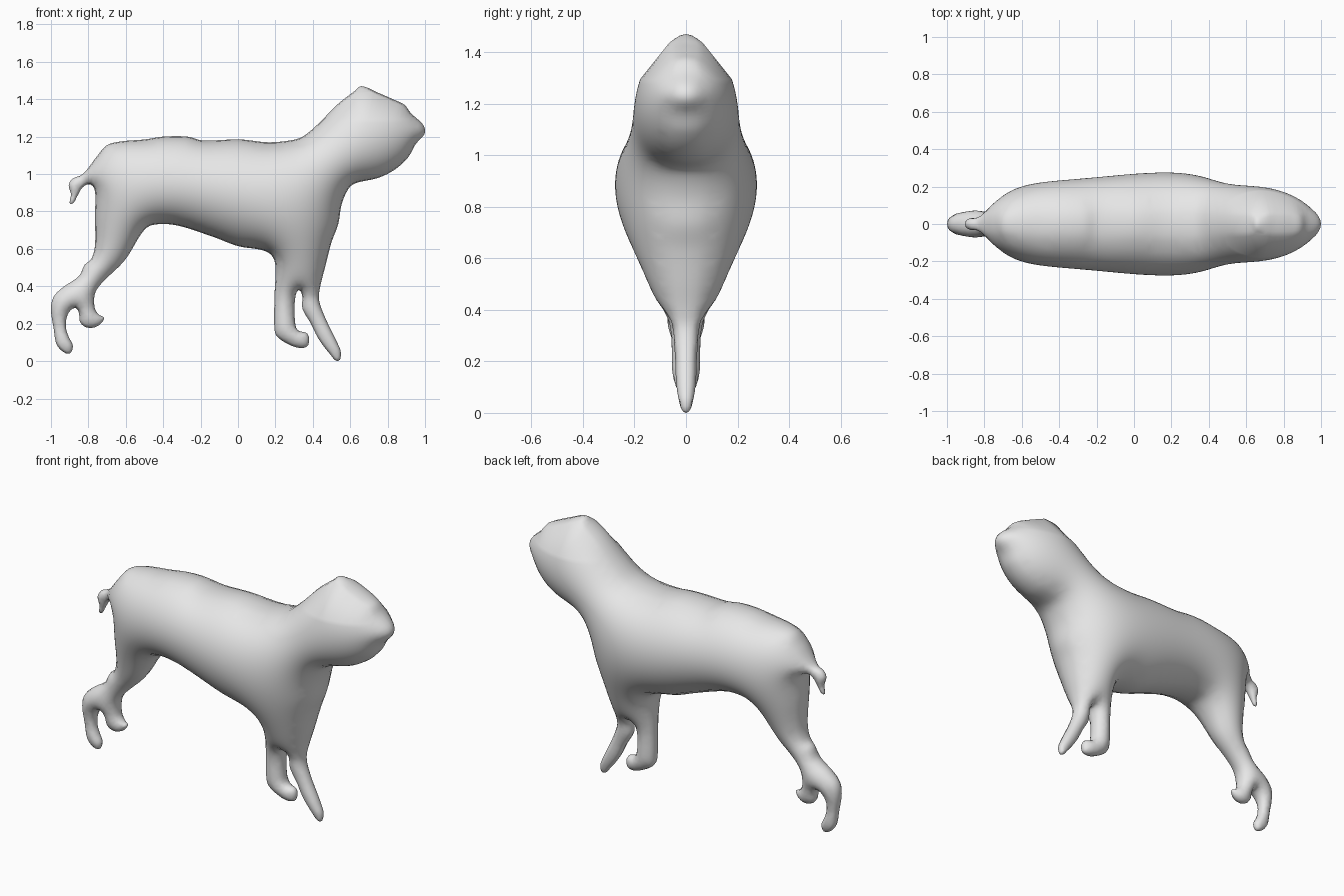
import bpy
import bmesh
import math
from mathutils import Vector, geometry, kdtree

cube = bpy.data.objects.get("Cube")
if cube:
    bpy.data.objects.remove(cube, do_unlink=True)

# Side profile, counter-clockwise, one run of (x, z) points per body part
head_top = [(1, 1.24), (.985, 1.27), (.925, 1.325), (.89, 1.37), (.84, 1.395),
            (.76, 1.43), (.66, 1.47), (.625, 1.445), (.535, 1.375), (.42, 1.26)]
back = [(.345, 1.2), (.28, 1.18), (.16, 1.17), (.01, 1.185), (-.19, 1.18),
        (-.27, 1.2), (-.4, 1.2), (-.5, 1.185), (-.62, 1.175), (-.7, 1.155)]
tail = [(-.75, 1.1), (-.83, 1), (-.885, .975), (-.905, .94), (-.893, .893),
        (-.893, .84), (-.855, .89), (-.83, .93), (-.79, .945), (-.765, .91)]
hind_heel = [(-.765, .78), (-.765, .615), (-.785, .545), (-.82, .515),
             (-.85, .455), (-.935, .395), (-.985, .345), (-1, .28),
             (-.985, .17), (-.97, .09), (-.935, .05), (-.9, .04),
             (-.883, .08), (-.905, .13), (-.92, .18)]
hind_toe = [(-.91, .25), (-.87, .285), (-.85, .255), (-.845, .21), (-.81, .18),
            (-.755, .185), (-.715, .23), (-.74, .245), (-.765, .28),
            (-.765, .36), (-.73, .415), (-.605, .54)]
belly = [(-.51, .69), (-.46, .727), (-.335, .727), (-.135, .665), (0, .615),
         (.13, .593), (.18, .565), (.2, .51)]
inner_foreleg = [(.195, .34), (.195, .17), (.21, .13), (.28, .085), (.34, .07),
                 (.375, .085), (.372, .145), (.32, .165), (.305, .21),
                 (.305, .33), (.325, .38)]
outer_foreleg = [(.343, .35), (.345, .28), (.39, .2), (.43, .12), (.49, .04),
                 (.535, 0), (.55, .045), (.53, .1), (.465, .235), (.433, .33),
                 (.44, .4)]
chest = [(.465, .5), (.5, .635), (.535, .73), (.555, .84), (.59, .92),
         (.625, .95), (.75, .98), (.84, 1.025), (.91, 1.09), (.95, 1.16),
         (.995, 1.21)]

EDGE_STEP = .015
GRID_STEP = .024
HALF_WIDTH = .275


def smooth_loop(points, step):
    """Closed Catmull-Rom curve sampled at an even step."""
    pts = [Vector(p) for p in points]
    count = len(pts)
    result = []
    for i, start in enumerate(pts):
        before, end, after = pts[i - 1], pts[(i + 1) % count], pts[(i + 2) % count]
        length = (end - start).length
        reach = length / 3
        out_dir = (end - before).normalized() * reach
        in_dir = (after - start).normalized() * reach
        samples = max(2, round(length / step))
        curve = geometry.interpolate_bezier(start, start + out_dir, end - in_dir,
                                            end, samples + 1)
        result += [Vector((p[0], p[1])) for p in curve[:-1]]
    return result


def is_inside(p, loop):
    hit = False
    for a, b in zip(loop, loop[1:] + loop[:1]):
        if (a.y > p.y) != (b.y > p.y):
            if p.x < a.x + (b.x - a.x) * (p.y - a.y) / (b.y - a.y):
                hit = not hit
    return hit


def fill_points(loop):
    """Rows hugging the edge for a round rim, then an even grid."""
    tree = kdtree.KDTree(len(loop))
    for i, p in enumerate(loop):
        tree.insert((p.x, p.y, 0), i)
    tree.balance()

    def accepted(p, gap):
        return tree.find((p.x, p.y, 0))[2] > gap and is_inside(p, loop)

    points = []
    for offset in (.005, .015):
        for i, p in enumerate(loop):
            along = (loop[(i + 1) % len(loop)] - loop[i - 1]).normalized()
            q = p + Vector((-along.y, along.x)) * offset
            if accepted(q, offset * .9):
                points.append(q)
    cells = math.ceil(1 / GRID_STEP)
    for row in range(int(cells * 1.5)):
        for col in range(-cells, cells):
            q = Vector((col + .5 * (row % 2), row * .87)) * GRID_STEP
            if accepted(q, GRID_STEP * 1.1):
                points.append(q)
    return points


def inflate(bm):
    """Puff the flat sheet like a membrane held at its rim."""
    verts = list(bm.verts)
    links = [{} for _ in verts]
    load = [0.0] * len(verts)
    for face in bm.faces:
        area = face.calc_area()
        for k in range(3):
            a, b, c = (face.verts[(k + n) % 3] for n in range(3))
            load[a.index] += 2 * area / 3
            weight = (b.co - a.co).dot(c.co - a.co) / max(4 * area, 1e-9)
            for i, j in ((b.index, c.index), (c.index, b.index)):
                links[i][j] = links[i].get(j, 0) + weight
    free = []
    for v in verts:
        if not v.is_boundary:
            near = [(j, max(w, 1e-4)) for j, w in links[v.index].items()]
            free.append((v.index, near, sum(w for _, w in near)))
    height = [0.0] * len(verts)
    for _ in range(350):
        for i, near, total in free:
            target = load[i]
            for j, w in near:
                target += w * height[j]
            height[i] += 1.88 * (target / total - height[i])
    # Round section, softly limited to the widest point of the trunk
    peak = math.sqrt(max(height))
    limit = HALF_WIDTH ** -4 - peak ** -4
    for v in verts:
        h = math.sqrt(max(height[v.index], 0))
        v.co.y = -h / (1 + limit * h ** 4) ** .25


# Fill the profile with triangles and inflate one half
profile = (head_top + back + tail + hind_heel + hind_toe + belly
           + inner_foreleg + outer_foreleg + chest)
outline = smooth_loop(profile, EDGE_STEP)
rim = [(i, (i + 1) % len(outline)) for i in range(len(outline))]
filled = geometry.delaunay_2d_cdt(outline + fill_points(outline), rim, [], 1, 1e-5)

bm = bmesh.new()
corners = [bm.verts.new((p.x, 0, p.y)) for p in filled[0]]
for tri in filled[2]:
    centre = sum((filled[0][i] for i in tri), Vector((0, 0))) / 3
    if is_inside(centre, outline):
        bm.faces.new([corners[i] for i in tri])
bmesh.ops.delete(bm, geom=[v for v in bm.verts if not v.link_faces], context='VERTS')
bm.verts.index_update()
bm.normal_update()
inflate(bm)
lowest = min(v.co.z for v in bm.verts)
bmesh.ops.translate(bm, verts=bm.verts, vec=(0, 0, -lowest))

mesh = bpy.data.meshes.new("dog_body")
bm.to_mesh(mesh)
bm.free()
mesh.shade_smooth()
body = bpy.data.objects.new("dog_body", mesh)
bpy.context.collection.objects.link(body)

# Mirror to the other side
mirror = body.modifiers.new("other_half", 'MIRROR')
mirror.use_axis = (False, True, False)
mirror.merge_threshold = .0005

# Plain grey clay
grey = bpy.data.materials.new("light_grey")
grey.use_nodes = True
colour = (.8, .8, .8, 1)
grey.diffuse_color = colour
grey.node_tree.nodes["Principled BSDF"].inputs["Base Color"].default_value = colour
mesh.materials.append(grey)
